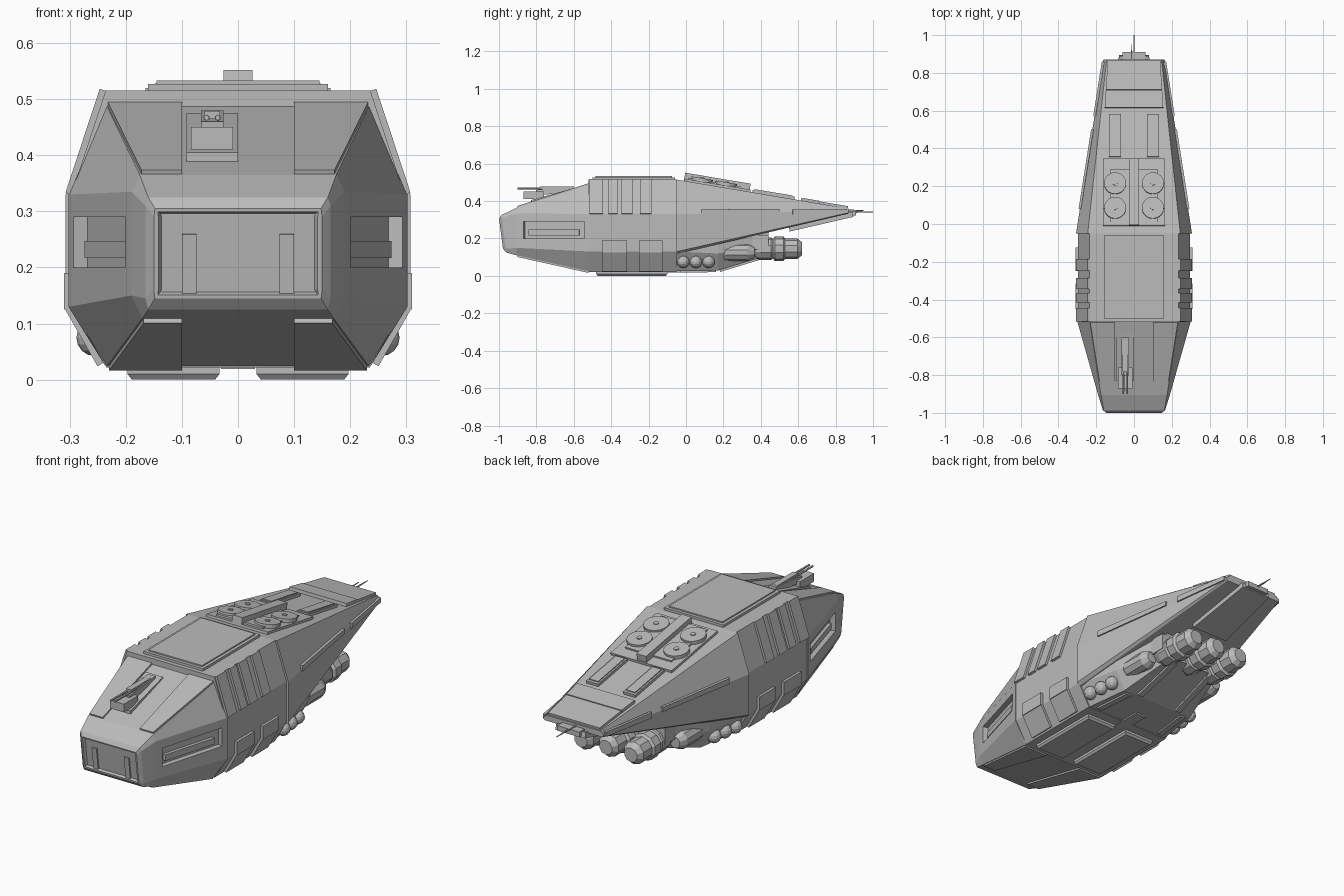
import bpy, bmesh, math
from mathutils import Vector, Matrix

cube = bpy.data.objects.get("Cube")
if cube:
    bpy.data.objects.remove(cube, do_unlink=True)

grey = bpy.data.materials.new("hull_grey")
grey.use_nodes = True
grey.diffuse_color = (0.5, 0.5, 0.5, 1)
grey.node_tree.nodes["Principled BSDF"].inputs["Base Color"].default_value = (0.5, 0.5, 0.5, 1)


def finish(name, bm):
    bmesh.ops.recalc_face_normals(bm, faces=bm.faces)
    mesh = bpy.data.meshes.new(name)
    bm.to_mesh(mesh)
    bm.free()
    mesh.materials.append(grey)
    obj = bpy.data.objects.new(name, mesh)
    bpy.context.collection.objects.link(obj)
    return obj


def skin(bm, rings):
    rings = [[bm.verts.new(p) for p in ring] for ring in rings]
    n = len(rings[0])
    for a, b in zip(rings, rings[1:]):
        for i in range(n):
            bm.faces.new((a[i], a[(i + 1) % n], b[(i + 1) % n], b[i]))
    return bm.faces.new(rings[0]), bm.faces.new(rings[-1])


def loft(name, sections, lean=0.0, window=False):
    """Symmetric hull through half sections listed from top to bottom."""
    bm = bmesh.new()
    rings = []
    for k, (y, half) in enumerate(sections):
        full = half + [(-x, z) for x, z in reversed(half)]
        tilt = lean if k < 2 else 0
        rings.append([(x, y + (0.31 - z) * tilt, z) for x, z in full])
    front, _ = skin(bm, rings)
    if window:
        bmesh.ops.recalc_face_normals(bm, faces=bm.faces)
        bmesh.ops.inset_region(bm, faces=[front], thickness=0.008)
        bmesh.ops.inset_region(bm, faces=[front], thickness=0.006, depth=-0.012)
    return finish(name, bm)


def plate(name, pts, thick, sides=(1,)):
    """Raised panel on a hull face, pushed outward from the hull axis."""
    for s in sides:
        p = [Vector((x * s, y, z)) for x, y, z in pts]
        mid = sum(p, Vector()) / len(p)
        n = (p[1] - p[0]).cross(p[2] - p[0]).normalized()
        if n.dot(mid - Vector((0, mid.y, 0.27 + 0.09 * max(0, mid.y)))) < 0:
            n = -n
        bm = bmesh.new()
        skin(bm, [[q - n * 0.006 for q in p], [q + n * thick for q in p]])
        finish(name if len(sides) == 1 else name + ("_left" if s > 0 else "_right"), bm)


def box(name, centre, size, turn=0.0, axis='Z'):
    bm = bmesh.new()
    m = Matrix.Translation(centre) @ Matrix.Rotation(turn, 4, axis) @ Matrix.Diagonal((*size, 1))
    bmesh.ops.create_cube(bm, size=1, matrix=m)
    return finish(name, bm)


def lathe(name, x, z, profile, sides=10):
    bm = bmesh.new()
    skin(bm, [[(x + r * math.cos(t), y, z + r * math.sin(t))
               for t in (math.tau * (i + 0.5) / sides for i in range(sides))] for y, r in profile])
    return finish(name, bm)


BOTH = (1, -1)

# Main hull in four lofted blocks
nose = loft("nose_hull", [
    (-1.0, [(0.148, 0.305), (0.15, 0.29), (0.15, 0.16), (0.148, 0.145)]),
    (-0.985, [(0.16, 0.325), (0.165, 0.31), (0.165, 0.145), (0.16, 0.125)]),
    (-0.905, [(0.175, 0.365), (0.19, 0.335), (0.19, 0.15), (0.17, 0.11)]),
    (-0.51, [(0.235, 0.49), (0.302, 0.33), (0.302, 0.13), (0.235, 0.022)])], lean=0.13, window=True)
mid = [(0.236, 0.515), (0.297, 0.33), (0.297, 0.13), (0.235, 0.022)]
loft("middle_hull", [(-0.52, mid), (-0.05, mid)])
loft("rear_hull", [
    (-0.05, [(0.245, 0.515), (0.307, 0.33), (0.307, 0.13), (0.29, 0.118)]),
    (0.87, [(0.145, 0.36), (0.162, 0.347), (0.162, 0.338), (0.155, 0.333)])])
loft("lower_hull", [
    (-0.05, [(0.285, 0.2), (0.285, 0.13), (0.23, 0.025)]),
    (0.17, [(0.25, 0.22), (0.25, 0.12), (0.2, 0.028)]),
    (0.44, [(0.17, 0.25), (0.17, 0.16), (0.14, 0.11)])])

# Recessed side bays with a slat inside
angle = math.atan2(0.112, 0.395)
for s in BOTH:
    tag = "left" if s > 0 else "right"
    cutter = box("bay_cutter", (s * 0.246, -0.705, 0.245), (0.05, 0.34, 0.09), -s * angle)
    mod = nose.modifiers.new("bay", 'BOOLEAN')
    mod.operation, mod.object, mod.solver = 'DIFFERENCE', cutter, 'EXACT'
    bpy.context.view_layer.objects.active = nose
    bpy.ops.object.modifier_apply(modifier=mod.name)
    bpy.data.objects.remove(cutter, do_unlink=True)
    box("bay_slat_" + tag, (s * 0.226, -0.705, 0.232), (0.02, 0.28, 0.03), -s * angle)

# Nose armour panels and front window pillars
plate("nose_top_panel", [(0.1, -0.9, 0.366), (0.172, -0.9, 0.366), (0.232, -0.52, 0.487), (0.1, -0.52, 0.487)], 0.008, BOTH)
plate("nose_bottom_panel", [(0.1, -0.9, 0.109), (0.168, -0.9, 0.109), (0.23, -0.52, 0.024), (0.1, -0.52, 0.024)], 0.008, BOTH)
for s in BOTH:
    box("window_pillar", (s * 0.087, -0.976, 0.205), (0.026, 0.01, 0.11), 0.13, 'X')

# Top hatch and shoulder ribs
plate("top_hatch", [(-0.16, -0.5, 0.515), (0.16, -0.5, 0.515), (0.16, -0.06, 0.515), (-0.16, -0.06, 0.515)], 0.012)
plate("hatch_panel", [(-0.145, -0.485, 0.525), (0.145, -0.485, 0.525), (0.145, -0.075, 0.525), (-0.145, -0.075, 0.525)], 0.008)
for a, b in ((-0.515, -0.445), (-0.415, -0.365), (-0.345, -0.285), (-0.245, -0.185)):
    plate("shoulder_rib", [(0.236, a, 0.515), (0.297, a, 0.33), (0.297, b, 0.33), (0.236, b, 0.515)], 0.011, BOTH)

# Lower side lockers wrapped over the chine
for a, b in ((-0.45, -0.315), (-0.25, -0.125)):
    plate("locker_upper", [(0.297, a, 0.19), (0.297, a, 0.125), (0.297, b, 0.125), (0.297, b, 0.19)], 0.013, BOTH)
    plate("locker_lower", [(0.297, a, 0.13), (0.24, a, 0.03), (0.24, b, 0.03), (0.297, b, 0.13)], 0.012, BOTH)

# Belly skids and keel
for s in BOTH:
    bm = bmesh.new()
    skin(bm, [[(s * 0.115 + u * (0.082 - d), -0.29 + v * (0.19 - d), z) for u, v in ((-1, -1), (1, -1), (1, 1), (-1, 1))]
              for z, d in ((0.03, 0), (0.01, 0), (0, 0.008))])
    finish("belly_skid", bm)
box("keel", (0, -0.2, 0.024), (0.06, 0.5, 0.01))
for s in BOTH:
    plate("belly_rail", [(s * 0.17, -0.03, 0.026), (s * 0.2, -0.03, 0.026), (s * 0.18, 0.16, 0.028), (s * 0.15, 0.16, 0.028)], 0.008)
    plate("tail_rail", [(s * 0.1, 0.18, 0.031), (s * 0.13, 0.18, 0.031), (s * 0.12, 0.42, 0.104), (s * 0.09, 0.42, 0.104)], 0.01)

# Rear deck: everything follows its slope
slope = math.atan(0.1685)


def deck(name, x0, x1, y0, y1, thick, lift=0.0, taper=0.0):
    z0, z1 = (0.515 - 0.1685 * (y + 0.05) + lift for y in (y0, y1))
    plate(name, [(x0 + taper, y0, z0), (x1 - taper, y0, z0), (x1, y1, z1), (x0, y1, z1)], thick)


deck("launcher_base", -0.165, 0.165, -0.01, 0.345, 0.012)
deck("launcher_plate", -0.125, 0.125, 0.01, 0.29, 0.01, 0.01)
deck("launcher_rail", -0.026, 0.026, -0.01, 0.34, 0.034, 0.01)
for x in (-0.1, 0.1):
    for y in (0.085, 0.215):
        bm = bmesh.new()
        m = Matrix.Translation((x, y, 0.535 - 0.1685 * (y + 0.05))) @ Matrix.Rotation(-slope, 4, 'X')
        for r, depth in ((0.058, 0.02), (0.012, 0.028)):
            bmesh.ops.create_cone(bm, cap_ends=True, segments=20, radius1=r, radius2=r, depth=depth, matrix=m)
        finish("launch_tube_lid", bm)
    deck("deck_slot", x - 0.032, x + 0.032, 0.355, 0.58, 0.014)
    deck("deck_slot_panel", x - 0.024, x + 0.024, 0.365, 0.57, 0.005, 0.014)
deck("tail_slab", -0.14, 0.14, 0.71, 0.865, 0.012, 0, -0.008)
deck("tail_slab_front", -0.149, 0.149, 0.615, 0.708, 0.015, 0, -0.006)

# Side strips along the tapering flank
for a, b in ((0.08, 0.5), (0.57, 0.86)):
    x0, x1 = (0.307 - 0.158 * (y + 0.05) for y in (a, b))
    plate("side_strip", [(x0, a, 0.328), (x1, b, 0.335), (x1, b, 0.357), (x0, a, 0.356)], 0.007, BOTH)

# Tail underside plate, tail block and antennas
plate("tail_under_plate", [(-0.1, 0.55, 0.259), (0.1, 0.55, 0.259), (0.08, 0.89, 0.337), (-0.08, 0.89, 0.337)], 0.022)
box("tail_block", (0, 0.885, 0.335), (0.12, 0.05, 0.025))
lathe("antenna_long", 0, 0.342, [(0.86, 0.006), (1.0, 0.002)], 6)
lathe("antenna_short", -0.012, 0.35, [(0.86, 0.005), (0.95, 0.002)], 6)

# Engines: three large, two small
for x in (-0.135, 0, 0.135):
    lathe("main_engine", x, 0.145, [(0.34, 0.035), (0.37, 0.05), (0.4, 0.06), (0.455, 0.06), (0.465, 0.052),
                                    (0.475, 0.066), (0.52, 0.066), (0.53, 0.055), (0.595, 0.055), (0.62, 0.035)])
for s in BOTH:
    lathe("side_engine", s * 0.195, 0.125, [(0.18, 0.028), (0.21, 0.046), (0.33, 0.046), (0.365, 0.028)])
    box("engine_pylon", (s * 0.17, 0.36, 0.18), (0.05, 0.16, 0.08))
    # Flank tanks
    for i in range(3):
        bm = bmesh.new()
        bmesh.ops.create_uvsphere(bm, u_segments=12, v_segments=8, radius=0.033,
                                  matrix=Matrix.Translation((s * (0.255 - 0.009 * i), -0.015 + 0.068 * i, 0.075)))
        finish("flank_tank", bm)

# Offset nose gun on a wedge mount
bm = bmesh.new()
skin(bm, [[(x, -0.83, 0.375), (x, -0.83, 0.405), (x, -0.58, 0.475), (x, -0.58, 0.45)] for x in (-0.092, 0)])
finish("gun_mount", bm)
box("gun_body", (-0.046, -0.7, 0.455), (0.04, 0.2, 0.03), 0.1, 'X')
box("gun_top", (-0.046, -0.7, 0.472), (0.028, 0.16, 0.014))
box("gun_shield", (-0.046, -0.815, 0.43), (0.075, 0.11, 0.04))
for dx in (-0.01, 0.01):
    lathe("gun_barrel", -0.046 + dx, 0.467, [(-0.9, 0.005), (-0.7, 0.006)], 6)
